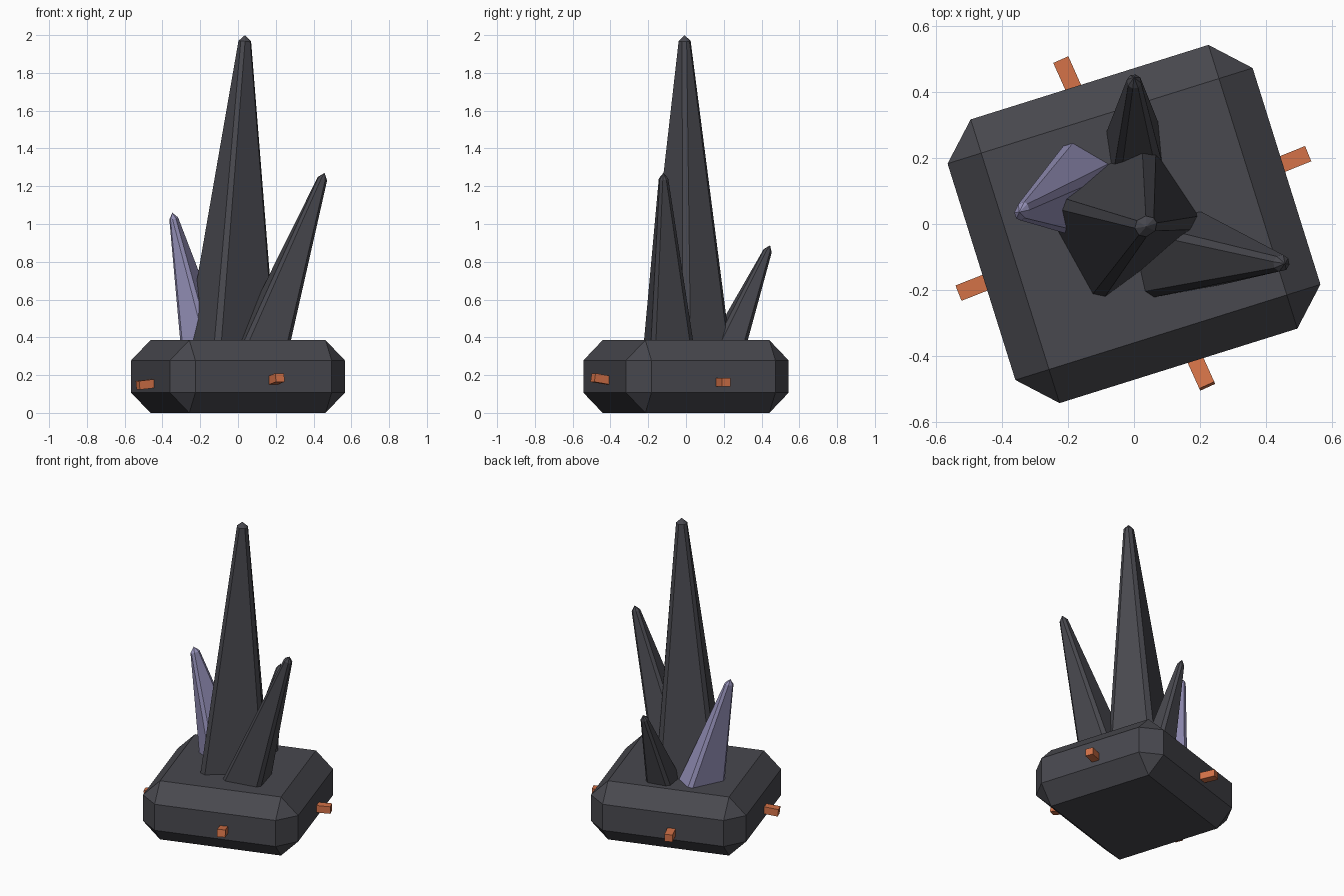
import bpy
import bmesh
from math import cos, sin, radians
from mathutils import Matrix, Vector

cube = bpy.data.objects.get("Cube")
if cube:
    bpy.data.objects.remove(cube, do_unlink=True)


def material(name, rgb):
    mat = bpy.data.materials.new(name)
    mat.use_nodes = True
    mat.diffuse_color = (*rgb, 1)
    mat.node_tree.nodes["Principled BSDF"].inputs["Base Color"].default_value = (*rgb, 1)
    return mat


STONE = material("dark stone", (0.065, 0.065, 0.077))
CRYSTAL = material("pale violet crystal", (0.30, 0.28, 0.48))
COPPER = material("copper orange", (0.66, 0.17, 0.065))


def finish(name, bm, mat):
    bmesh.ops.recalc_face_normals(bm, faces=bm.faces)
    mesh = bpy.data.meshes.new(name)
    bm.to_mesh(mesh)
    bm.free()
    mesh.materials.append(mat)
    obj = bpy.data.objects.new(name, mesh)
    bpy.context.collection.objects.link(obj)
    return obj


def box(name, size, matrix, mat, bevel=0):
    bm = bmesh.new()
    bmesh.ops.create_cube(bm, size=1)
    bmesh.ops.scale(bm, vec=size, verts=bm.verts)
    if bevel:
        bmesh.ops.bevel(bm, geom=bm.edges[:], offset=bevel, segments=1,
                        profile=0.5, affect='EDGES')
    bm.transform(matrix)
    return finish(name, bm, mat)


def chamfer(corners, width):
    """Replace each corner with two points moved towards its neighbours."""
    ring = []
    for i, p in enumerate(corners):
        for q in (corners[i - 1], corners[(i + 1) % len(corners)]):
            ring.append(p + (q - p).normalized() * width)
    return ring


def spike(name, corners, apex, tip_radius, strip, mat):
    """Leaning four-sided spike with chamfered edges and a blunt point."""
    top = Vector(apex)
    foot = [Vector((x, y, SLAB_TOP)) for x, y in corners]
    centre = sum(foot, Vector()) / len(foot)
    axis = (top - centre).normalized()
    lean = Vector((0, 0, 1)).rotation_difference(axis)
    neck = top - axis * 0.032
    tip = [neck + lean @ ((p - centre).normalized() * tip_radius) for p in foot]
    # sink the foot into the slab along the slope of the sides
    low_ring = [p - (neck - p) * 0.04 for p in chamfer(foot, strip)]
    bm = bmesh.new()
    low = [bm.verts.new(p) for p in low_ring]
    high = [bm.verts.new(p) for p in chamfer(tip, tip_radius * 0.4)]
    point = bm.verts.new(top)
    bm.faces.new(low)
    for i in range(len(low)):
        j = (i + 1) % len(low)
        bm.faces.new((low[i], low[j], high[j], high[i]))
        bm.faces.new((high[i], high[j], point))
    return finish(name, bm, mat)


# Chamfered slab, turned on its vertical axis
SLAB_TOP = 0.385
box("base_slab", (0.97, 0.902, SLAB_TOP),
    Matrix.Translation((0, 0, SLAB_TOP / 2)) @ Matrix.Rotation(radians(17.4), 4, 'Z'),
    STONE, bevel=0.107)

# Spikes: foot corners anticlockwise, then the apex
spike("main_spike", [(0.21, 0.0), (0.05, 0.24), (-0.285, 0.08), (-0.11, -0.235)],
      (0.037, -0.008, 2.0), 0.043, 0.028, STONE)
spike("left_spike", [(0.04, -0.225), (0.285, -0.18), (0.225, 0.04), (-0.01, 0.0)],
      (0.458, -0.12, 1.27), 0.034, 0.022, STONE)
spike("back_spike", [(0.085, 0.17), (0.07, 0.33), (-0.085, 0.30), (-0.06, 0.13)],
      (0.0, 0.445, 0.887), 0.03, 0.02, STONE)
spike("crystal_spike", [(-0.06, 0.17), (-0.205, 0.255), (-0.315, 0.03), (-0.16, -0.045)],
      (-0.348, 0.036, 1.06), 0.034, 0.022, CRYSTAL)

# Copper pegs: azimuth, reach, height of the outer end, upward tilt
PEGS = {
    "left_peg": (22, 0.57, 0.162, 0),
    "back_peg": (114, 0.546, 0.158, 0),
    "right_peg": (201.5, 0.57, 0.146, -6),
    "front_peg": (294.3, 0.54, 0.187, 9),
}
PEG_LENGTH = 0.17
for name, (azimuth, reach, height, tilt) in PEGS.items():
    a = radians(azimuth)
    end = Matrix.Translation((reach * cos(a), reach * sin(a), height))
    turn = Matrix.Rotation(a, 4, 'Z') @ Matrix.Rotation(-radians(tilt), 4, 'Y')
    inward = Matrix.Translation((-PEG_LENGTH / 2, 0, 0))
    box(name, (PEG_LENGTH, 0.05, 0.046), end @ turn @ inward, COPPER)
